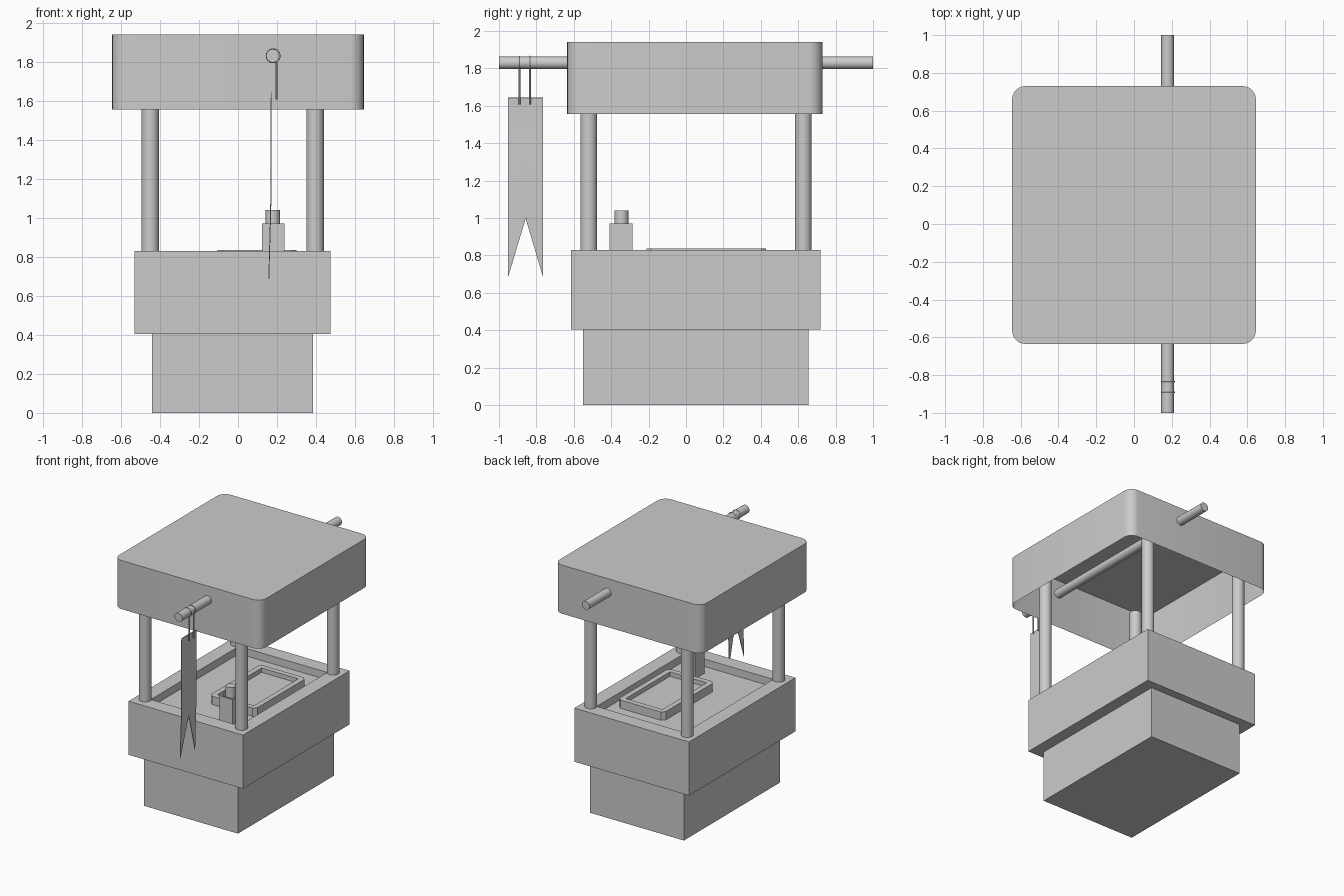
import bpy, bmesh
from math import pi, sin, cos
from mathutils import Vector, Matrix

if "Cube" in bpy.data.objects:
    bpy.data.objects.remove(bpy.data.objects["Cube"])


def finish(bm, name, smooth=False):
    bmesh.ops.recalc_face_normals(bm, faces=bm.faces)
    mesh = bpy.data.meshes.new(name)
    bm.to_mesh(mesh)
    bm.free()
    ob = bpy.data.objects.new(name, mesh)
    bpy.context.collection.objects.link(ob)
    if smooth:
        bpy.ops.object.select_all(action='DESELECT')
        ob.select_set(True)
        bpy.context.view_layer.objects.active = ob
        bpy.ops.object.shade_smooth_by_angle()
    return ob


def outline(x, y, r=0, seg=1):
    """Rectangle outline with optional rounded corners, counter-clockwise."""
    if r == 0:
        return [(x[0], y[0]), (x[1], y[0]), (x[1], y[1]), (x[0], y[1])]
    corners = [(x[1] - r, y[1] - r), (x[0] + r, y[1] - r),
               (x[0] + r, y[0] + r), (x[1] - r, y[0] + r)]
    return [(cx + r * cos(pi / 2 * (i + k / seg)), cy + r * sin(pi / 2 * (i + k / seg)))
            for i, (cx, cy) in enumerate(corners) for k in range(seg + 1)]


def block(name, x, y, z, r=0, seg=1, wall=0, depth=0, open_bottom=False):
    """Extruded outline; wall/depth sink a recess in the top."""
    bm = bmesh.new()
    base = bm.faces.new([bm.verts.new((px, py, z[0])) for px, py in outline(x, y, r, seg)])
    res = bmesh.ops.extrude_face_region(bm, geom=[base], use_keep_orig=True)
    top = next(g for g in res['geom'] if isinstance(g, bmesh.types.BMFace))
    bmesh.ops.translate(bm, vec=(0, 0, z[1] - z[0]), verts=top.verts)
    if open_bottom:
        bmesh.ops.delete(bm, geom=[base], context='FACES_ONLY')
    bmesh.ops.recalc_face_normals(bm, faces=bm.faces)
    if wall:
        bmesh.ops.inset_region(bm, faces=[top], thickness=wall, use_even_offset=True)
        res = bmesh.ops.extrude_discrete_faces(bm, faces=[top])
        bmesh.ops.translate(bm, vec=(0, 0, -depth), verts=res['faces'][0].verts)
    return finish(bm, name, smooth=seg > 1)


def rod(name, a, b, r, seg=20):
    a, b = Vector(a), Vector(b)
    bm = bmesh.new()
    turn = (b - a).to_track_quat('Z', 'Y').to_matrix().to_4x4()
    bmesh.ops.create_cone(bm, cap_ends=True, segments=seg, radius1=r, radius2=r,
                          depth=(b - a).length, matrix=Matrix.Translation((a + b) / 2) @ turn)
    return finish(bm, name, smooth=True)


# Plinth and overhanging tub with shallow recess
block("plinth", (-.44, .385), (-.55, .655), (0, .405))
block("tub", (-.53, .475), (-.615, .72), (.405, .83), wall=.115, depth=.06)

# Corner posts
for sx, x in (("left", -.45), ("right", .395)):
    for sy, y in (("front", -.52), ("back", .627)):
        rod(f"{sy}_{sx}_post", (x, y, .825), (x, y, 1.85), .045)

# Hollow canopy, open underneath
block("canopy", (-.645, .645), (-.635, .73), (1.555, 1.94), r=.07, seg=6, open_bottom=True)

# Raised tray on the tub floor
block("tray", (-.105, .30), (-.21, .428), (.77, .836), r=.025, wall=.042, depth=.035)

# Small box holding a short cylinder
block("holder_box", (.123, .238), (-.41, -.287), (.77, .97), wall=.012, depth=.05)
rod("holder_cylinder", (.179, -.345, .9), (.179, -.345, 1.04), .037)

# Long bar through the canopy
rod("cross_bar", (.178, -1, 1.83), (.178, 1, 1.83), .034)

# Hanging rings and straps
for i, y in enumerate((-.89, -.835)):
    bpy.ops.mesh.primitive_torus_add(location=(.18, y, 1.83), rotation=(pi / 2, 0, 0),
                                     major_segments=24, minor_segments=6,
                                     major_radius=.034, minor_radius=.004)
    bpy.context.object.name = f"banner_ring_{i + 1}"
    bpy.ops.object.shade_smooth_by_angle()
    rod(f"banner_strap_{i + 1}", (.197, y, 1.805), (.197, y, 1.607), .005, 8)

# Swallow-tailed banner sheet with a gentle wave
bm = bmesh.new()
rows = 10
grid = []
for i in range(rows + 1):
    t = i / rows
    row = []
    for y, low in ((-.951, .685), (-.857, .997), (-.765, .685)):
        z = 1.643 + (low - 1.643) * t
        x = .161 + .012 * (z - .685) / .958 + .003 * sin(7 * z)
        row.append(bm.verts.new((x, y, z)))
    grid.append(row)
for a, b in zip(grid, grid[1:]):
    for k in range(2):
        bm.faces.new((a[k], a[k + 1], b[k + 1], b[k]))
banner = finish(bm, "banner")
thick = banner.modifiers.new("thickness", 'SOLIDIFY')
thick.thickness = .004
thick.offset = 0
